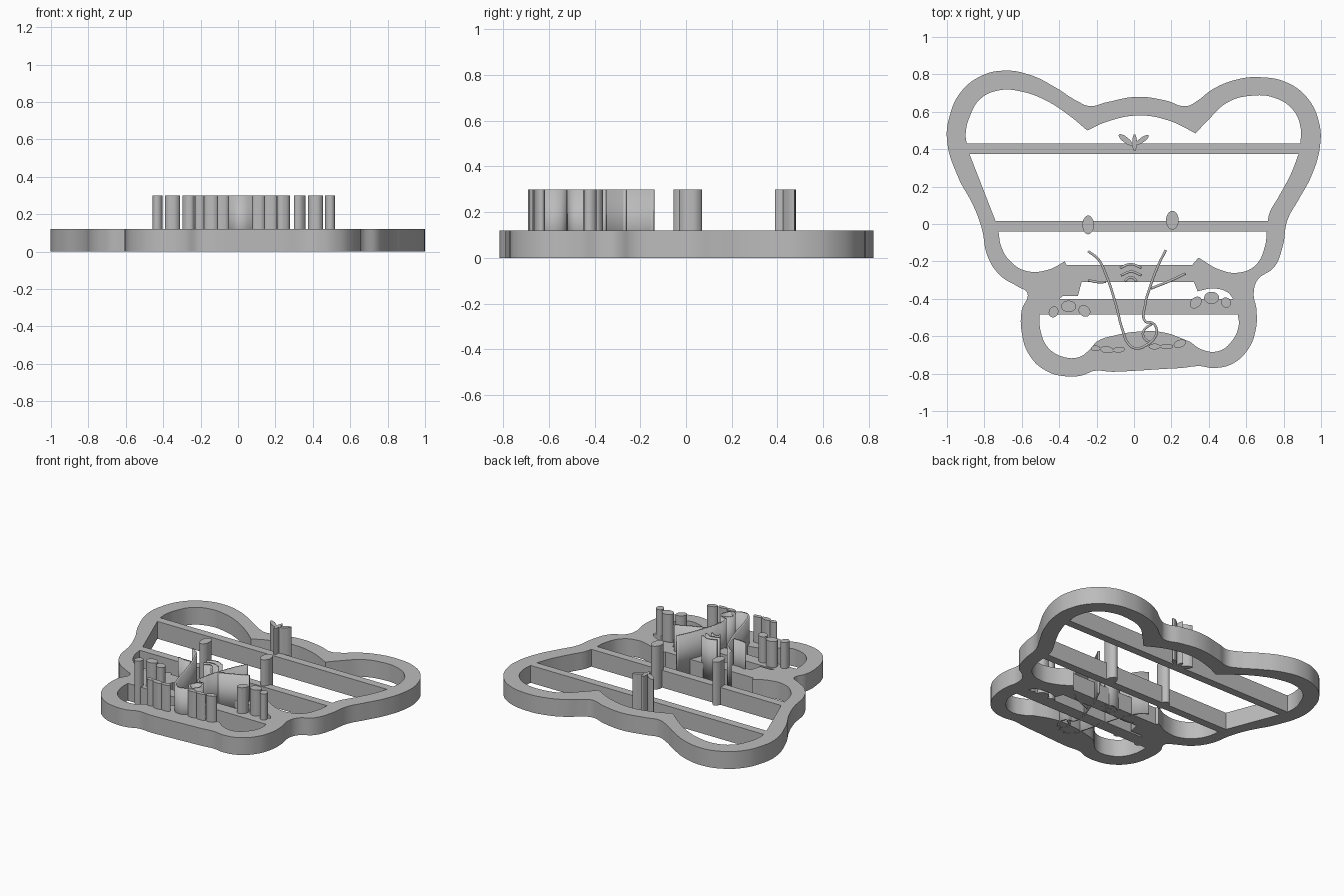
import bpy, bmesh, math

default_cube = bpy.data.objects.get("Cube")
if default_cube:
    bpy.data.objects.remove(default_cube, do_unlink=True)

FRAME_HEIGHT = 0.12
STAMP_HEIGHT = 0.30
LINE_WIDTH = 0.013

# One plain grey plastic
grey = bpy.data.materials.new("grey_plastic")
grey.use_nodes = True
grey.diffuse_color = (0.5, 0.5, 0.5, 1)
grey.node_tree.nodes["Principled BSDF"].inputs["Base Color"].default_value = grey.diffuse_color


def add_spline(curve, points, closed=True):
    """Smooth spline through points; a third entry of "c" makes a sharp corner."""
    spline = curve.splines.new("BEZIER")
    spline.bezier_points.add(len(points) - 1)
    spline.use_cyclic_u = closed
    for knot, point in zip(spline.bezier_points, points):
        knot.co = (point[0], point[1], 0)
        kind = "VECTOR" if len(point) > 2 else "AUTO"
        knot.handle_left_type = knot.handle_right_type = kind


def extrude_shape(name, outlines, height, closed=True):
    """Raise flat outlines from the ground; closed ones are solid, open ones are thin walls."""
    curve = bpy.data.curves.new(name, "CURVE")
    curve.dimensions = "2D"
    curve.resolution_u = 8
    curve.fill_mode = "BOTH" if closed else "NONE"
    curve.extrude = height / 2
    for outline in outlines:
        add_spline(curve, outline, closed)
    source = bpy.data.objects.new(name + "_curve", curve)
    bpy.context.collection.objects.link(source)
    bpy.context.view_layer.update()
    graph = bpy.context.evaluated_depsgraph_get()
    mesh = bpy.data.meshes.new_from_object(source.evaluated_get(graph))
    bpy.data.objects.remove(source, do_unlink=True)

    bm = bmesh.new()
    bm.from_mesh(mesh)
    bmesh.ops.remove_doubles(bm, verts=bm.verts, dist=0.0002)
    bmesh.ops.translate(bm, verts=bm.verts, vec=(0, 0, height / 2))
    bmesh.ops.recalc_face_normals(bm, faces=bm.faces)
    bm.to_mesh(mesh)
    bm.free()
    mesh.shade_smooth()
    mesh.set_sharp_from_angle(angle=math.radians(30))
    mesh.materials.clear()
    mesh.materials.append(grey)
    part = bpy.data.objects.new(name, mesh)
    bpy.context.collection.objects.link(part)
    if not closed:
        wall = part.modifiers.new("wall_thickness", "SOLIDIFY")
        wall.thickness = LINE_WIDTH
        wall.offset = 0
    return part


def oval(x, y, half_width, half_depth, turn=0):
    """Outline of an ellipse turned by a number of degrees."""
    c, s = math.cos(math.radians(turn)), math.sin(math.radians(turn))
    ring = []
    for i in range(8):
        a = i * math.tau / 8
        u, v = half_width * math.cos(a), half_depth * math.sin(a)
        ring.append((x + u * c - v * s, y + u * s + v * c))
    return ring


def posts(name, ovals):
    for number, shape in enumerate(ovals, 1):
        extrude_shape(f"{name}_{number}", [oval(*shape)], STAMP_HEIGHT)


# Outer silhouette: ears, head, cheeks and body
silhouette = [
    (-1, .45), (-.985, .58), (-.93, .7), (-.83, .785), (-.7, .82), (-.55, .795),
    (-.42, .73), (-.3, .655), (-.235, .63), (-.15, .65), (.02, .68), (.17, .66),
    (.28, .63), (.34, .66), (.42, .72), (.54, .77), (.67, .785), (.82, .755),
    (.93, .67), (.99, .54), (.995, .42), (.95, .26), (.88, .13), (.82, .02),
    (.795, -.12), (.75, -.23), (.66, -.3), (.64, -.37), (.655, -.46), (.65, -.57),
    (.61, -.67), (.53, -.745), (.43, -.77), (.35, -.76), (.25, -.77), (.16, -.775),
    (0, -.785), (-.12, -.79), (-.21, -.785), (-.28, -.81), (-.36, -.815),
    (-.47, -.785), (-.56, -.7), (-.6, -.58), (-.6, -.46), (-.57, -.37),
    (-.62, -.335), (-.71, -.28), (-.78, -.18), (-.815, -.02), (-.86, .1), (-.94, .25),
]

# Openings left between the cross bars, from the ears down to the feet
ear_opening = [
    (-.895, .43, "c"), (-.9, .48), (-.88, .57), (-.82, .67), (-.72, .715),
    (-.61, .71), (-.47, .66), (-.34, .575), (-.25, .5, "c"), (-.15, .545),
    (.02, .58), (.18, .555), (.33, .485, "c"), (.4, .56), (.5, .65), (.62, .685),
    (.75, .675), (.85, .61), (.89, .52), (.89, .43, "c"),
]
face_opening = [
    (-.88, .375, "c"), (.88, .375, "c"), (.84, .27), (.77, .14), (.725, .06),
    (.715, .015, "c"), (-.74, .015, "c"),
]
cheek_opening = [
    (-.725, -.04, "c"), (.71, -.04, "c"), (.7, -.12), (.65, -.22), (.56, -.26),
    (.46, -.245), (.345, -.18, "c"), (.31, -.22, "c"), (-.36, -.22, "c"),
    (-.37, -.2, "c"), (-.46, -.245), (-.58, -.25), (-.67, -.19), (-.71, -.12),
]
chest_opening = [
    (-.4, -.4, "c"), (-.38, -.385, "c"), (-.3, -.385, "c"), (-.28, -.31, "c"),
    (.32, -.31, "c"), (.34, -.36, "c"), (.42, -.345), (.5, -.365), (.53, -.4, "c"),
]
belly_opening = [
    (-.505, -.485, "c"), (.555, -.485, "c"), (.56, -.54), (.52, -.63), (.45, -.68),
    (.36, -.67), (.3, -.63, "c"), (.16, -.58), (.03, -.575), (-.1, -.595),
    (-.2, -.63), (-.225, -.66, "c"), (-.29, -.71), (-.38, -.71), (-.46, -.66), (-.5, -.57),
]
extrude_shape("frame", [silhouette, ear_opening, face_opening, cheek_opening,
                        chest_opening, belly_opening], FRAME_HEIGHT)

# Rounded posts: eyes, hair tuft, paws and toes
posts("eye", [(-.245, -.005, .03, .05), (.205, .02, .033, .05)])
posts("hair_tuft", [(-.045, .45, .045, .015, -38), (.003, .435, .012, .045),
                    (.045, .45, .04, .013, 36)])
posts("right_paw_pad", [(-.43, -.47, .025, .03, -20), (-.35, -.44, .04, .03),
                        (-.265, -.465, .034, .028, -40)])
posts("left_paw_pad", [(.33, -.42, .036, .026, 45), (.415, -.395, .04, .032),
                       (.492, -.42, .025, .028, 30)])
posts("right_toe", [(-.205, -.665, .025, .015), (-.145, -.672, .036, .018, -8),
                    (-.08, -.672, .032, .015, 5)])
posts("left_toe", [(.11, -.655, .032, .015), (.175, -.655, .034, .014),
                   (.245, -.64, .034, .02, 20)])

# Nose and mouth creases
for number, (left, right, y) in enumerate([(-.075, .04, -.235), (-.07, .04, -.275),
                                           (-.05, .015, -.305)], 1):
    crease = [(left, y), ((left + right) / 2, y + .02), (right, y)]
    extrude_shape(f"mouth_crease_{number}", [crease], STAMP_HEIGHT, closed=False)

# Thin walls drawing the body, arms and tail
body_line = [
    (-.245, -.145), (-.19, -.19), (-.15, -.27), (-.1, -.42), (-.06, -.57),
    (-.03, -.64), (.01, -.665), (.07, -.645), (.115, -.6), (.12, -.56), (.1, -.53),
    (.06, -.52), (.06, -.43), (.085, -.34), (.13, -.22), (.17, -.14),
]
extrude_shape("body_line", [body_line], STAMP_HEIGHT, closed=False)
extrude_shape("right_arm_line", [[(-.245, -.3), (-.2, -.31), (-.15, -.31)]],
              STAMP_HEIGHT, closed=False)
extrude_shape("left_arm_line", [[(.09, -.345), (.19, -.305), (.275, -.265)]],
              STAMP_HEIGHT, closed=False)
extrude_shape("tail_line", [[(.1, -.53), (.05, -.575), (.055, -.61), (.09, -.635)]],
              STAMP_HEIGHT, closed=False)
